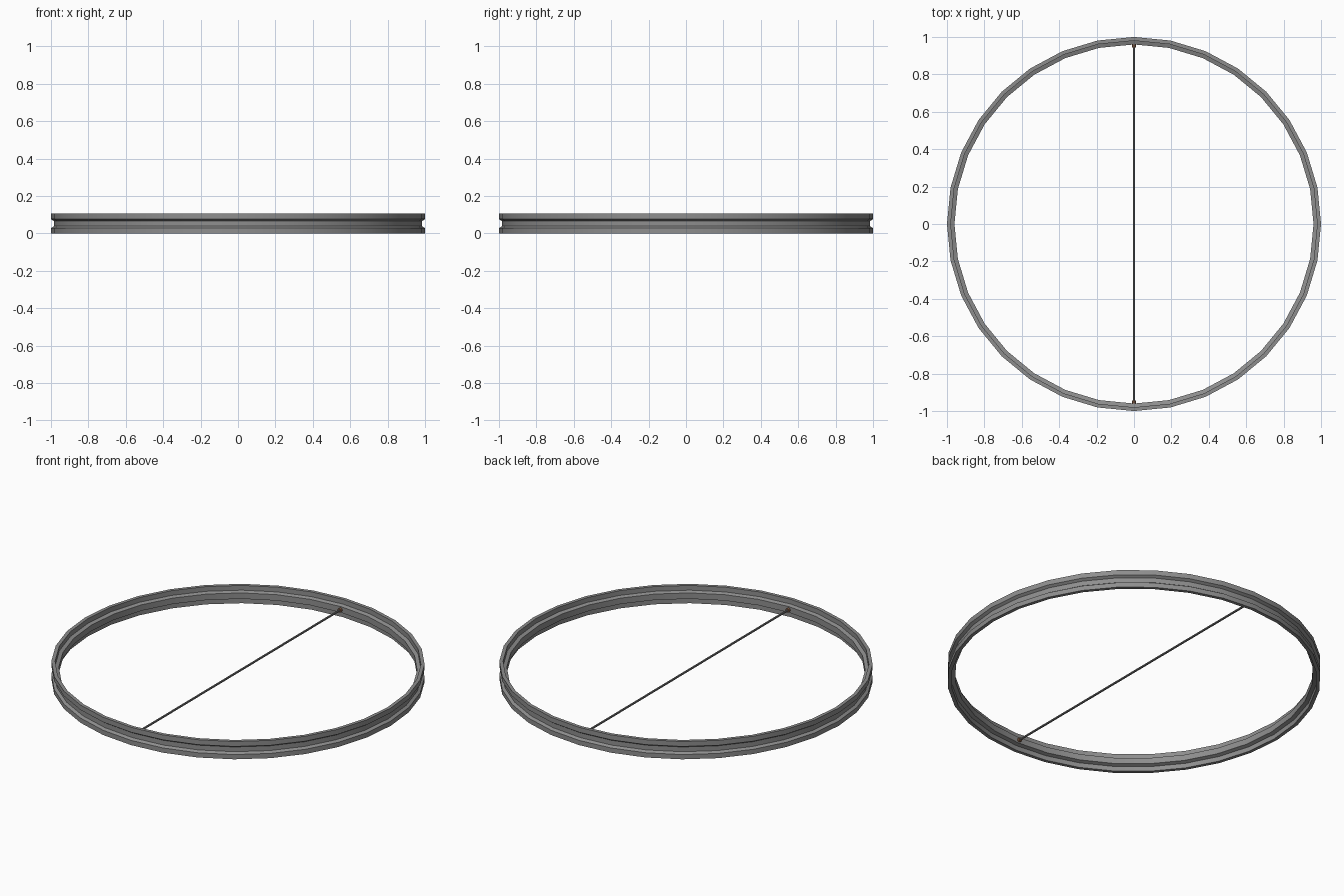
import bpy, bmesh, math
from mathutils import Matrix

if "Cube" in bpy.data.objects:
    bpy.data.objects.remove(bpy.data.objects["Cube"])

SIDES = 32
MID_Z = 0.052


def material(name, rgb):
    m = bpy.data.materials.new(name)
    m.diffuse_color = (*rgb, 1)
    m.use_nodes = True
    m.node_tree.nodes["Principled BSDF"].inputs["Base Color"].default_value = m.diffuse_color
    return m


steel = material("rim grey", (0.27, 0.27, 0.27))
dark = material("spoke grey", (0.21, 0.21, 0.21))
copper = material("copper brown", (0.27, 0.13, 0.07))


def finish(name, bm, mat):
    bmesh.ops.recalc_face_normals(bm, faces=bm.faces[:])
    me = bpy.data.meshes.new(name)
    bm.to_mesh(me)
    bm.free()
    me.materials.append(mat)
    ob = bpy.data.objects.new(name, me)
    bpy.context.collection.objects.link(ob)
    bpy.ops.object.select_all(action='DESELECT')
    ob.select_set(True)
    bpy.context.view_layer.objects.active = ob
    bpy.ops.object.shade_smooth_by_angle(angle=math.radians(20))
    return ob


def y_cylinder(name, y0, y1, r0, r1, sides, mat):
    bm = bmesh.new()
    rot = (Matrix.Translation((0, (y0 + y1) / 2, MID_Z))
           @ Matrix.Rotation(-math.pi / 2, 4, 'X'))
    bmesh.ops.create_cone(bm, cap_ends=True, segments=sides, radius1=r0,
                          radius2=r1, depth=y1 - y0, matrix=rot)
    return finish(name, bm, mat)


# Rim: channel profile (radius, height), grooved outside and ridged inside
profile = [(1, 0), (1, .028), (.985, .038), (.985, .066), (1, .076), (1, .105),
           (.98, .105), (.98, .077), (.96, .07), (.96, .035), (.98, .028), (.98, 0)]
bm = bmesh.new()
rings = []
for i in range(SIDES):
    a = 2 * math.pi * i / SIDES
    rings.append([bm.verts.new((r * math.cos(a), r * math.sin(a), z)) for r, z in profile])
n = len(profile)
for i in range(SIDES):
    p, q = rings[i], rings[(i + 1) % SIDES]
    for j in range(n):
        k = (j + 1) % n
        bm.faces.new((p[j], q[j], q[k], p[k]))
finish("rim", bm, steel)

# Single spoke across the middle, with a small fitting at each end
y_cylinder("spoke", -0.965, 0.965, 0.006, 0.006, 8, dark)
y_cylinder("back_fitting", 0.945, 0.965, 0.012, 0.012, 8, copper)
y_cylinder("front_fitting", -0.965, -0.945, 0.012, 0.012, 8, copper)
